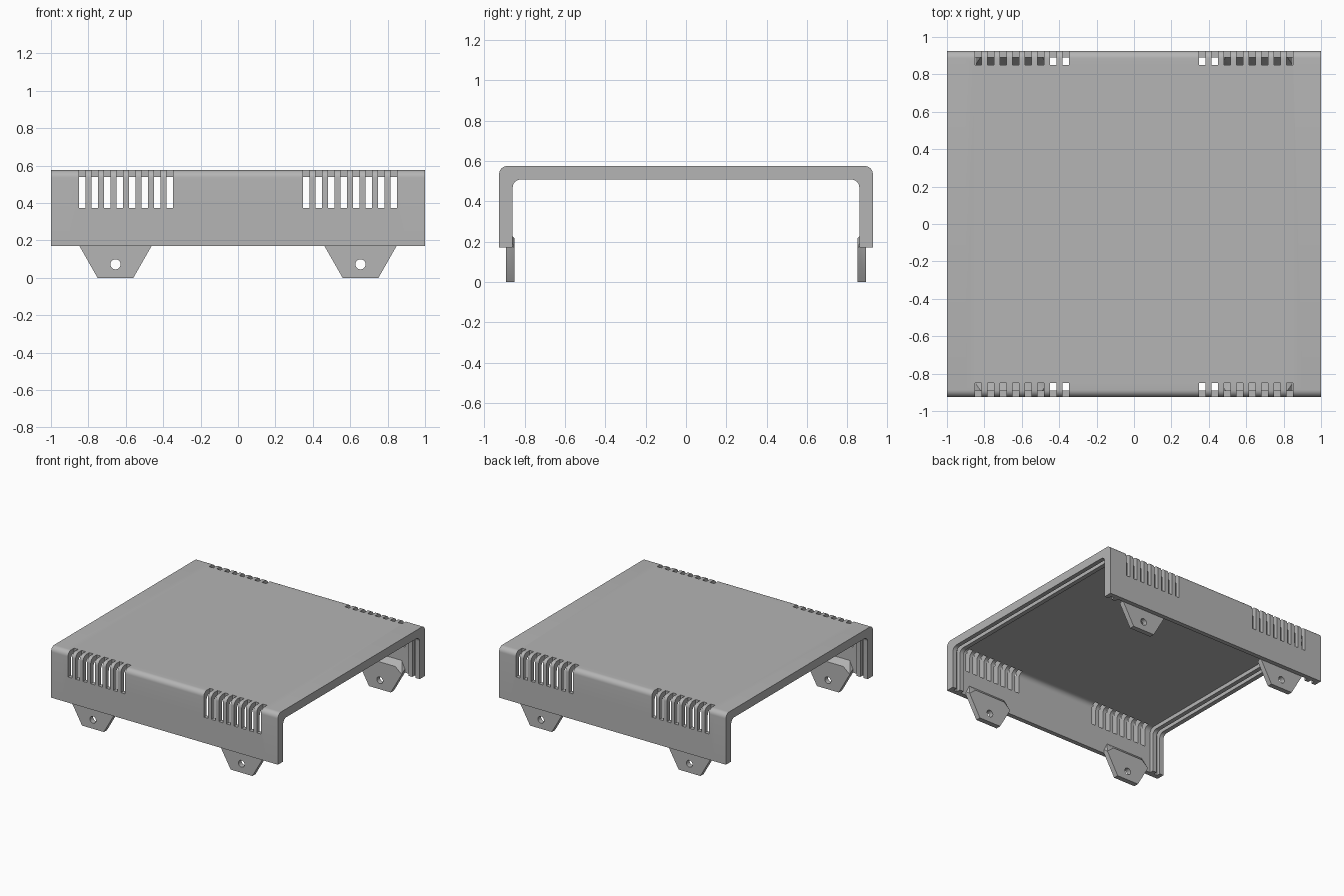
import bpy, bmesh, math
from mathutils import Matrix, Vector

cube = bpy.data.objects.get("Cube")
if cube:
    bpy.data.objects.remove(cube)

HALF_Y, TOP, BASE = 0.926, 0.575, 0.17   # outer shell size
WALL, RIM = 0.036, 0.067                 # wall and rim thickness
FOOT_X = 0.655

grey = bpy.data.materials.new("plain grey")
grey.use_nodes = True
grey.diffuse_color = (0.46, 0.46, 0.46, 1)
grey.node_tree.nodes["Principled BSDF"].inputs["Base Color"].default_value = grey.diffuse_color


def make_object(name, bm):
    bmesh.ops.recalc_face_normals(bm, faces=bm.faces[:])
    mesh = bpy.data.meshes.new(name)
    bm.to_mesh(mesh)
    bm.free()
    mesh.materials.append(grey)
    obj = bpy.data.objects.new(name, mesh)
    bpy.context.collection.objects.link(obj)
    return obj


def arch(inset, radius, steps=8):
    """Upside-down U with rounded corners, as (y, z) points."""
    y, z = HALF_Y - inset, TOP - inset
    arc = []
    for i in range(steps + 1):
        a = math.pi / 2 * i / steps
        arc.append((y - radius + radius * math.cos(a), z - radius + radius * math.sin(a)))
    half = [(y, BASE)] + arc
    return half + [(-py, pz) for py, pz in reversed(half)]


def cut(obj, cutter):
    cutter.hide_render = True
    mod = obj.modifiers.new("openings", 'BOOLEAN')
    mod.operation = 'DIFFERENCE'
    mod.solver = 'EXACT'
    mod.object = cutter
    bpy.context.view_layer.objects.active = obj
    bpy.ops.object.modifier_apply(modifier=mod.name)
    bpy.data.objects.remove(cutter)


def smooth(obj):
    bpy.ops.object.select_all(action='DESELECT')
    obj.select_set(True)
    bpy.context.view_layer.objects.active = obj
    bpy.ops.object.shade_smooth_by_angle(angle=math.radians(30))


# Shell: one lofted arch whose thickness steps to form end rims, grooves and ribs
half_stations = [(1, RIM), (0.965, RIM), (0.965, WALL), (0.935, WALL),
                 (0.935, RIM), (0.9, RIM), (0.9, WALL)]
stations = half_stations + [(-x, t) for x, t in reversed(half_stations)]
bm = bmesh.new()
loops = []
for x, t in stations:
    ring = arch(0, 0.04) + arch(t, 0.04)[::-1]
    loops.append([bm.verts.new((x, y, z)) for y, z in ring])
n = len(loops[0])
for a, b in zip(loops, loops[1:]):
    for i in range(n):
        j = (i + 1) % n
        bm.faces.new((a[i], a[j], b[j], b[i]))
for end in (loops[0], loops[-1]):
    for i in range(n // 2 - 1):
        bm.faces.new((end[i], end[i + 1], end[n - 2 - i], end[n - 1 - i]))
bmesh.ops.remove_doubles(bm, verts=bm.verts[:], dist=0.0001)
shell = make_object("cover_shell", bm)

# Ventilation slots wrapping over both long upper edges
bm = bmesh.new()
for sx in (-1, 1):
    for sy in (-1, 1):
        for i in range(8):
            place = Matrix.Translation((sx * (0.365 + i * 0.0668), sy * 0.95, 0.524))
            size = Matrix.Diagonal((0.036, 0.2, 0.3, 1))
            bmesh.ops.create_cube(bm, size=1, matrix=place @ size)
cut(shell, make_object("slot_cutter", bm))
smooth(shell)

# Mounting feet: tapered tabs, bevelled where they join the inside of the wall
INNER, OUTER = 0.851, 0.891
outline = [(0.096, 0, INNER), (0.096, 0, OUTER), (0.193, BASE, INNER), (0.193, BASE, OUTER),
           (0.135, 0.218, INNER), (0.165, 0.26, OUTER), (0.193, 0.2, OUTER)]
for sx, side in ((-1, "right"), (1, "left")):
    for sy, end in ((-1, "front"), (1, "back")):
        bm = bmesh.new()
        for dx, z, y in outline:
            for m in (-1, 1):
                bm.verts.new((sx * FOOT_X + m * dx, sy * y, z))
        bmesh.ops.convex_hull(bm, input=bm.verts[:])
        bmesh.ops.dissolve_limit(bm, angle_limit=0.02, verts=bm.verts[:], edges=bm.edges[:])
        foot = make_object(f"{end}_{side}_foot", bm)
        # Screw hole
        bm = bmesh.new()
        bmesh.ops.create_cone(bm, cap_ends=True, segments=24, radius1=0.027, radius2=0.027, depth=0.3,
                              matrix=Matrix.Translation((sx * FOOT_X, sy * 0.87, 0.072))
                              @ Matrix.Rotation(math.pi / 2, 4, 'X'))
        cut(foot, make_object("hole_cutter", bm))
        smooth(foot)
